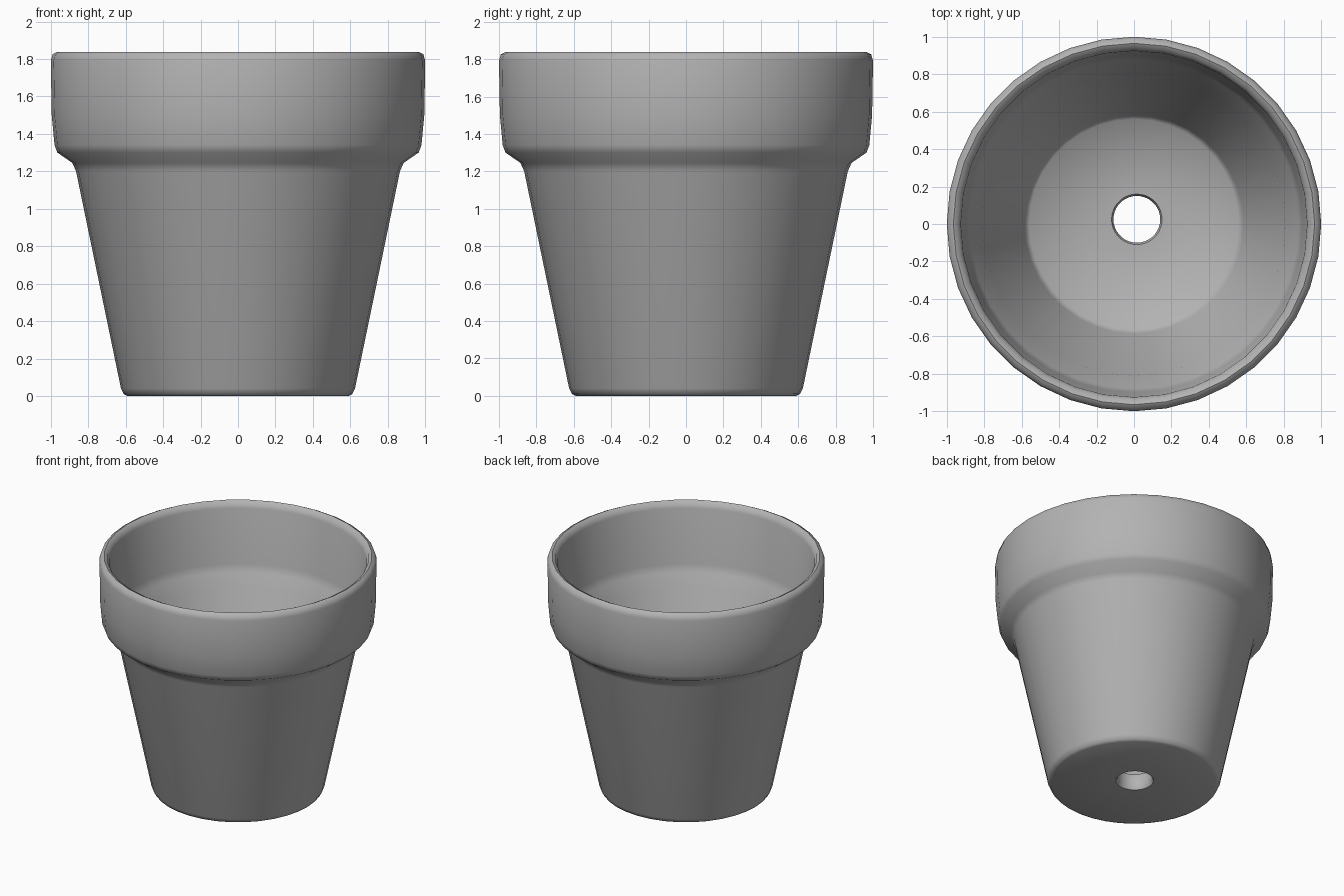
import bpy, bmesh
from math import sin, cos, tau

SIDES = 36

cube = bpy.data.objects.get("Cube")
if cube:
    bpy.data.objects.remove(cube, do_unlink=True)

# Single clay material
clay = bpy.data.materials.new("grey_clay")
clay.use_nodes = True
colour = (0.45, 0.45, 0.45, 1)
clay.diffuse_color = colour
bsdf = next(n for n in clay.node_tree.nodes if n.type == "BSDF_PRINCIPLED")
bsdf.inputs["Base Color"].default_value = colour
bsdf.inputs["Roughness"].default_value = 0.8


def lathe(name, profile):
    """Revolve a closed (radius, height, x shift, y shift) profile around z."""
    bm = bmesh.new()
    rings = []
    for r, z, dx, dy in profile:
        rings.append([bm.verts.new((r * cos(tau * i / SIDES) + dx,
                                    r * sin(tau * i / SIDES) + dy, z))
                      for i in range(SIDES)])
    for a, b in zip(rings, rings[1:] + rings[:1]):
        for i in range(SIDES):
            j = (i + 1) % SIDES
            bm.faces.new((a[i], a[j], b[j], b[i]))
    bmesh.ops.recalc_face_normals(bm, faces=bm.faces)
    mesh = bpy.data.meshes.new(name)
    bm.to_mesh(mesh)
    bm.free()
    mesh.materials.append(clay)
    obj = bpy.data.objects.new(name, mesh)
    bpy.context.collection.objects.link(obj)
    return obj


# Outer wall, from the foot up to the underside of the collar
outside = [(0.59, 0.0), (0.61, 0.01), (0.625, 0.04), (0.865, 1.2), (0.885, 1.245)]
# Thick collar with a rounded lip
collar = [(0.965, 1.3), (0.98, 1.34), (0.995, 1.5), (1.0, 1.79),
          (0.99, 1.825), (0.965, 1.838), (0.94, 1.825), (0.925, 1.79)]
# Inner wall with a ledge behind the collar, then the floor
inside = [(0.9, 1.36), (0.88, 1.3), (0.81, 1.2), (0.585, 0.17), (0.56, 0.14)]
# Drain hole, slightly off centre
drain = [(0.135, 0.13), (0.125, 0.11), (0.125, 0.02), (0.135, 0.0)]

profile = [(r, z, 0, 0) for r, z in outside + collar + inside]
profile += [(r, z, 0.015, 0.025) for r, z in drain]
pot = lathe("flower_pot", profile)

# Smooth shading, keeping only the hard corners sharp
bpy.ops.object.select_all(action="DESELECT")
pot.select_set(True)
bpy.context.view_layer.objects.active = pot
bpy.ops.object.shade_smooth_by_angle(angle=tau / 7)
